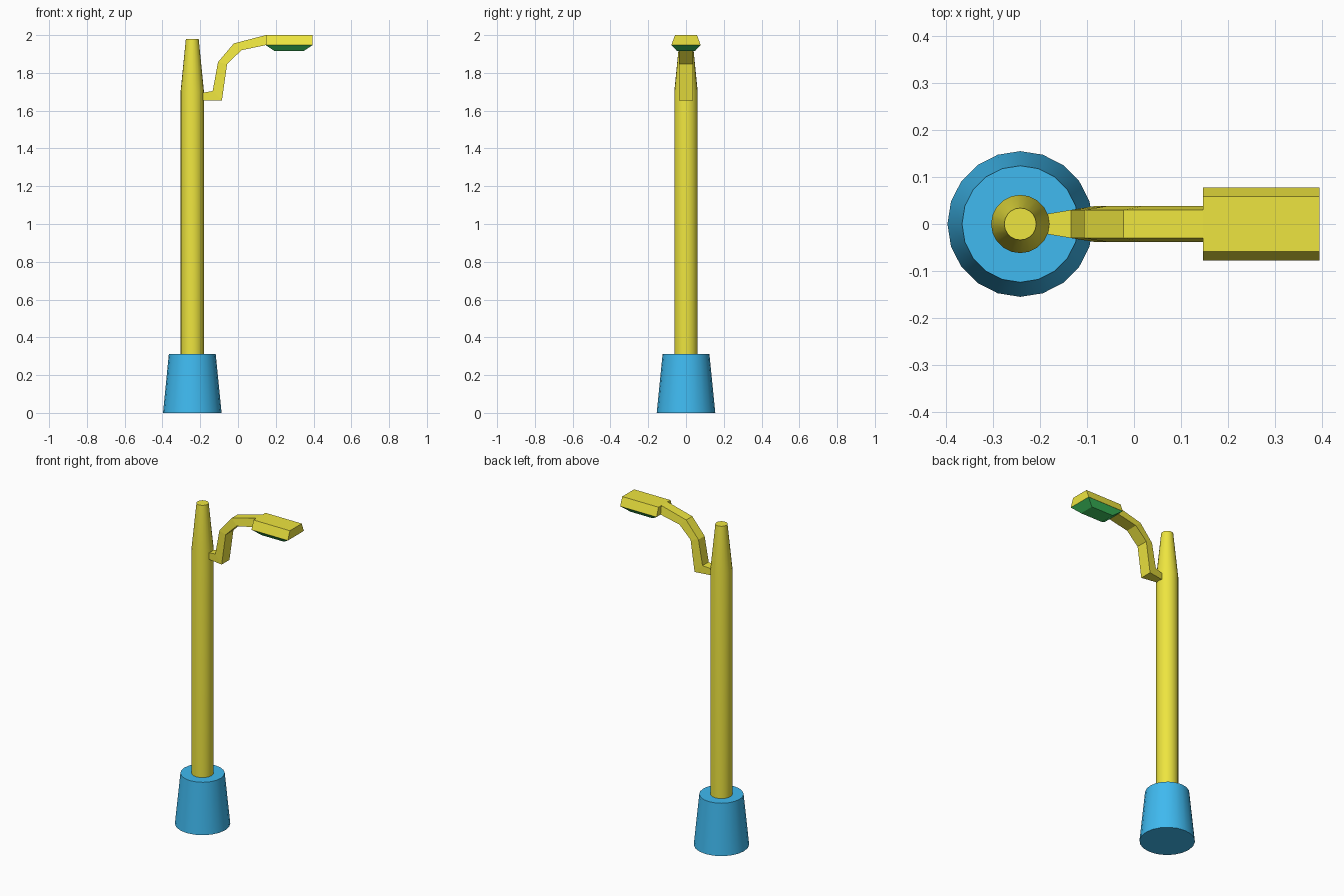
import bpy
import bmesh
from math import cos, sin, tau, radians

if "Cube" in bpy.data.objects:
    bpy.data.objects.remove(bpy.data.objects["Cube"])


def material(name, rgb):
    m = bpy.data.materials.new(name)
    m.diffuse_color = (*rgb, 1)
    m.use_nodes = True
    m.node_tree.nodes["Principled BSDF"].inputs["Base Color"].default_value = m.diffuse_color
    return m


YELLOW = material("yellow_paint", (0.85, 0.78, 0.05))
BLUE = material("blue_paint", (0.05, 0.49, 0.87))
GREEN = material("green_lens", (0.05, 0.58, 0.12))


def loft(name, rings, mat, smooth=False):
    """Skin equal-length rings of points and cap both ends."""
    bm = bmesh.new()
    loops = [[bm.verts.new(p) for p in ring] for ring in rings]
    n = len(loops[0])
    for a, b in zip(loops, loops[1:]):
        for i in range(n):
            j = (i + 1) % n
            bm.faces.new((a[i], a[j], b[j], b[i]))
    bm.faces.new(loops[0])
    bm.faces.new(loops[-1])
    bmesh.ops.recalc_face_normals(bm, faces=bm.faces[:])
    mesh = bpy.data.meshes.new(name)
    bm.to_mesh(mesh)
    bm.free()
    mesh.materials.append(mat)
    ob = bpy.data.objects.new(name, mesh)
    bpy.context.collection.objects.link(ob)
    if smooth:
        bpy.ops.object.select_all(action='DESELECT')
        ob.select_set(True)
        bpy.context.view_layer.objects.active = ob
        bpy.ops.object.shade_smooth_by_angle(angle=radians(30))
    return ob


def circle(r, z, x=-0.242, n=20):
    return [(x + r * cos(tau * i / n), r * sin(tau * i / n), z) for i in range(n)]


def trapezoid(upper, lower, upper_half, lower_half):
    """Cross-section between two (x, z) points, with a half width at each."""
    (ux, uz), (lx, lz) = upper, lower
    return [(ux, -upper_half, uz), (ux, upper_half, uz),
            (lx, lower_half, lz), (lx, -lower_half, lz)]


def rectangle(x0, x1, half, z):
    return [(x0, -half, z), (x1, -half, z), (x1, half, z), (x0, half, z)]


# Tapered footing and pole
loft("base", [circle(0.155, 0), circle(0.124, 0.312)], BLUE, True)
loft("pole", [circle(0.062, 0.305), circle(0.062, 1.70), circle(0.034, 1.98)],
     YELLOW, True)

# Bent bracket arm, narrower on its upper side
loft("arm", [
    trapezoid((-0.188, 1.695), (-0.188, 1.655), 0.021, 0.021),
    trapezoid((-0.134, 1.704), (-0.085, 1.655), 0.030, 0.038),
    trapezoid((-0.106, 1.857), (-0.058, 1.846), 0.030, 0.038),
    trapezoid((-0.022, 1.956), (0.018, 1.920), 0.030, 0.038),
    trapezoid((0.147, 2.0), (0.147, 1.947), 0.030, 0.038),
], YELLOW)

# Lamp housing and tapered lens
loft("lamp_head", [rectangle(0.147, 0.395, 0.078, 1.947),
                   rectangle(0.147, 0.395, 0.058, 2.0)], YELLOW)
loft("lamp_lens", [rectangle(0.195, 0.346, 0.047, 1.915),
                   rectangle(0.147, 0.395, 0.077, 1.947)], GREEN)
